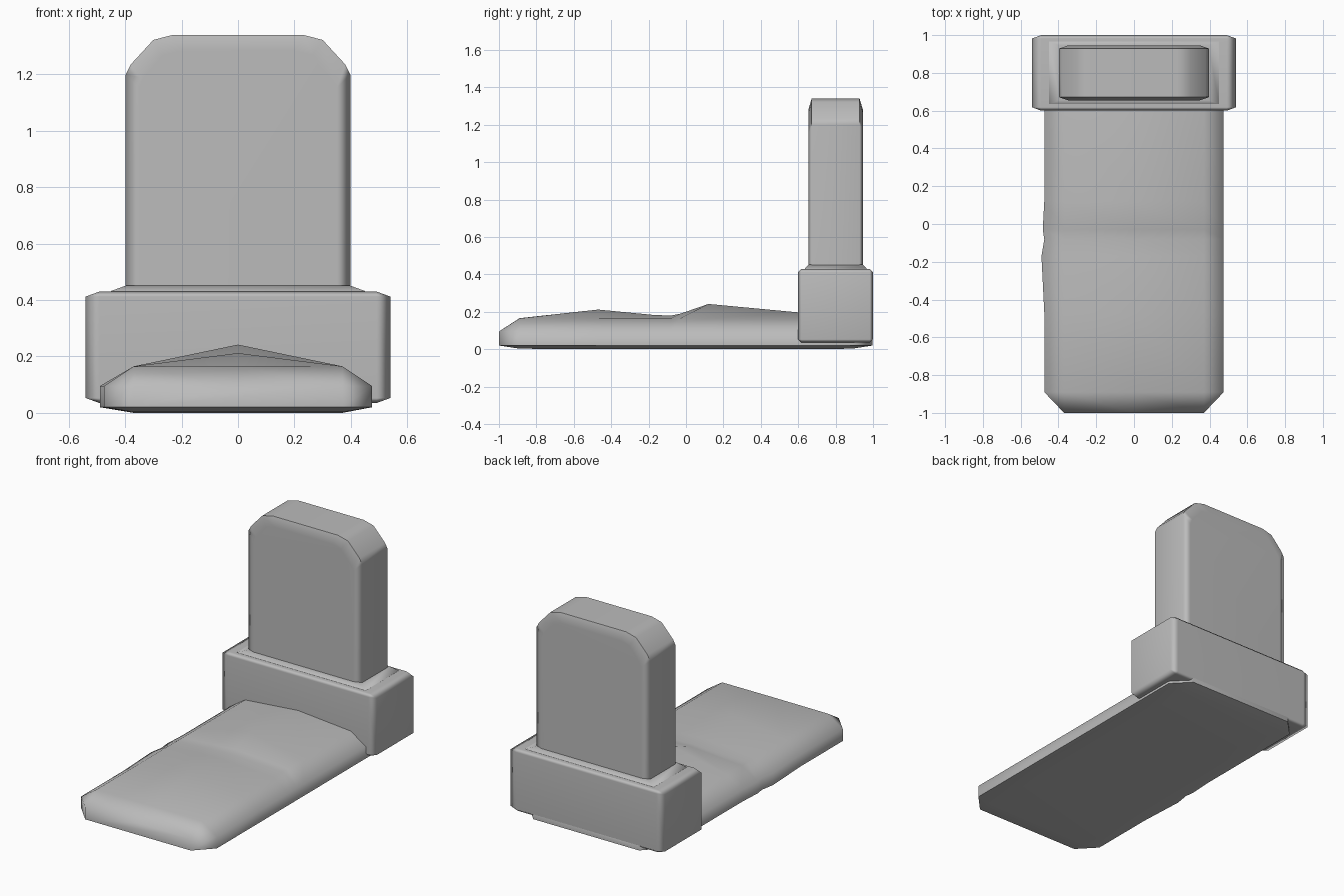
import bpy, bmesh, math

cube = bpy.data.objects.get("Cube")
if cube:
    bpy.data.objects.remove(cube, do_unlink=True)

GREY = (0.5, 0.5, 0.5, 1.0)
stone = bpy.data.materials.new("grey_stone")
stone.use_nodes = True
stone.diffuse_color = GREY
stone.node_tree.nodes["Principled BSDF"].inputs["Base Color"].default_value = GREY


def finish(name, bm):
    """Turn a bmesh into a smooth-shaded grey object."""
    bmesh.ops.remove_doubles(bm, verts=bm.verts, dist=0.0005)
    bmesh.ops.recalc_face_normals(bm, faces=bm.faces)
    mesh = bpy.data.meshes.new(name)
    bm.to_mesh(mesh)
    bm.free()
    mesh.materials.append(stone)
    obj = bpy.data.objects.new(name, mesh)
    bpy.context.collection.objects.link(obj)
    bpy.ops.object.select_all(action="DESELECT")
    obj.select_set(True)
    bpy.context.view_layer.objects.active = obj
    bpy.ops.object.shade_smooth_by_angle(angle=math.radians(72))
    obj.modifiers.new("even_shading", "WEIGHTED_NORMAL").keep_sharp = True
    return obj


def loft(name, sections):
    """Skin a row of closed sections and cap both ends."""
    bm = bmesh.new()
    rings = [[bm.verts.new(p) for p in s] for s in sections]
    n = len(rings[0])
    for a, b in zip(rings, rings[1:]):
        for i in range(n):
            j = (i + 1) % n
            bm.faces.new((a[i], a[j], b[j], b[i]))
    bm.faces.new(rings[0])
    bm.faces.new(rings[-1])
    return finish(name, bm)


def slab_section(y, outer, low, shoulder, crown, bump=0.0):
    """Cross-section of the ground slab, crowned along its centre."""
    inner = 0.37
    right = [(inner, low), (outer, 0.02), (outer, 0.095), (inner, shoulder)]
    left = [(-x - (bump if x > inner else 0), z) for x, z in reversed(right)]
    return [(x, y, z) for x, z in right + [(0, crown)] + left]


# Ground slab with an uneven, sunken top
loft("ground_slab", [
    slab_section(-1.0, 0.37, 0.02, 0.095, 0.095),
    slab_section(-0.89, 0.475, 0.003, 0.165, 0.166),
    slab_section(-0.47, 0.475, 0.0, 0.165, 0.212),
    slab_section(-0.17, 0.475, 0.0, 0.165, 0.183, 0.015),
    slab_section(-0.08, 0.475, 0.0, 0.165, 0.18),
    slab_section(-0.03, 0.475, 0.0, 0.165, 0.19, 0.008),
    slab_section(0.12, 0.475, 0.0, 0.165, 0.242),
    slab_section(0.6, 0.475, 0.0, 0.165, 0.197),
    slab_section(0.89, 0.475, 0.003, 0.165, 0.166),
    slab_section(0.998, 0.37, 0.02, 0.095, 0.095),
])

# Plinth: a chamfered block whose chamfer stretches with its width
bm = bmesh.new()
bmesh.ops.create_cube(bm, size=1)
bmesh.ops.bevel(bm, geom=bm.edges[:], offset=0.045, segments=1, affect="EDGES")
bmesh.ops.scale(bm, vec=(1.08, 0.4, 0.395), verts=bm.verts)
bmesh.ops.translate(bm, vec=(0, 0.8, 0.2325), verts=bm.verts)
finish("plinth", bm)

# Raised collar where the headstone meets the plinth
loft("collar", [
    [(sx * w, 0.8 + sy * d, z) for sx, sy in ((-1, -1), (1, -1), (1, 1), (-1, 1))]
    for w, d, z in ((0.45, 0.165, 0.425), (0.45, 0.165, 0.432), (0.395, 0.145, 0.452))
])

# Headstone with clipped shoulders and softened front and back rims
half = [(0.398, 0.4), (0.398, 1.2), (0.38, 1.235), (0.3, 1.322), (0.23, 1.34)]
outline = half + [(-x, z) for x, z in reversed(half)]


def headstone_section(y, shrink):
    return [(x * (1 - shrink), y, 0.4 + (z - 0.4) * (1 - shrink * 0.5)) for x, z in outline]


loft("headstone", [
    headstone_section(0.655, 0.12),
    headstone_section(0.672, 0.0),
    headstone_section(0.928, 0.0),
    headstone_section(0.945, 0.12),
])
